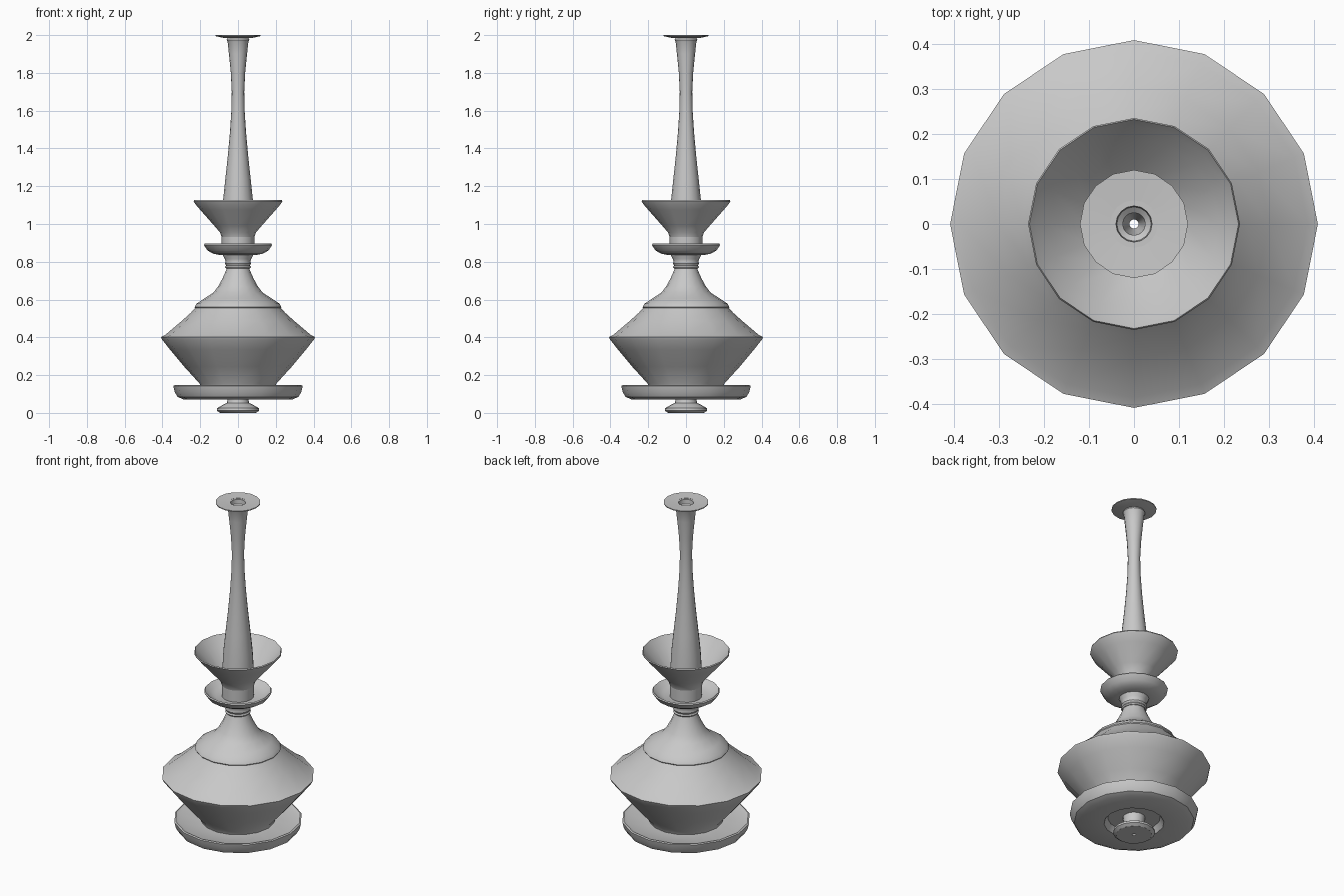
import bpy, bmesh, math

SIDES = 16
metal = bpy.data.materials.new("plain_grey")
metal.diffuse_color = (0.58, 0.58, 0.58, 1)


def lathe(name, profile, closed=True):
    """Revolve (radius, height) points around z."""
    bm = bmesh.new()
    rings = []
    for r, z in profile:
        rings.append([bm.verts.new((r * math.cos(2 * math.pi * i / SIDES),
                                    r * math.sin(2 * math.pi * i / SIDES), z))
                      for i in range(SIDES)])
    pairs = list(zip(rings, rings[1:]))
    if closed:
        pairs.append((rings[-1], rings[0]))
    for a, b in pairs:
        for i in range(SIDES):
            j = (i + 1) % SIDES
            bm.faces.new((a[i], a[j], b[j], b[i]))
    bmesh.ops.recalc_face_normals(bm, faces=bm.faces)
    mesh = bpy.data.meshes.new(name)
    bm.to_mesh(mesh)
    bm.free()
    mesh.materials.append(metal)
    ob = bpy.data.objects.new(name, mesh)
    bpy.context.collection.objects.link(ob)
    bpy.ops.object.select_all(action='DESELECT')
    ob.select_set(True)
    bpy.context.view_layer.objects.active = ob
    bpy.ops.object.shade_smooth_by_angle(angle=math.radians(32))
    return ob


# small foot with narrow neck
lathe("foot", [(0.01, 0), (0.095, 0), (0.112, 0.012), (0.11, 0.025), (0.085, 0.04),
               (0.06, 0.052), (0.055, 0.07), (0.06, 0.11), (0.01, 0.11)])

# wide base saucer, recessed underneath
lathe("base_saucer", [(0.01, 0.105), (0.14, 0.105), (0.16, 0.072), (0.29, 0.072),
                      (0.32, 0.085), (0.335, 0.11), (0.343, 0.143), (0.335, 0.147),
                      (0.315, 0.138), (0.19, 0.135), (0.01, 0.135)])

# main double-cone body
lathe("body", [(0.01, 0.13), (0.195, 0.13), (0.203, 0.155), (0.285, 0.245), (0.36, 0.335),
               (0.402, 0.388), (0.408, 0.402), (0.385, 0.413), (0.30, 0.485),
               (0.25, 0.53), (0.222, 0.56), (0.01, 0.56)])

# bell-shaped shoulder cap
lathe("shoulder_cap", [(0.01, 0.552), (0.225, 0.552), (0.23, 0.56), (0.22, 0.578),
                       (0.18, 0.605), (0.13, 0.637), (0.105, 0.67), (0.083, 0.71),
                       (0.063, 0.755), (0.058, 0.77), (0.01, 0.77)])

# collar rings below the small dish
lathe("collar", [(0.01, 0.765), (0.064, 0.765), (0.069, 0.772), (0.064, 0.78),
                 (0.069, 0.79), (0.066, 0.80), (0.07, 0.815), (0.082, 0.84), (0.01, 0.84)])

# small dish and the plain neck above it
lathe("small_dish", [(0.01, 0.835), (0.09, 0.835), (0.13, 0.842), (0.162, 0.86),
                     (0.181, 0.89), (0.176, 0.896), (0.15, 0.875), (0.12, 0.862),
                     (0.01, 0.86)])
lathe("neck", [(0.01, 0.85), (0.085, 0.85), (0.087, 0.935), (0.01, 0.935)])

# open bowl with a thin wall
lathe("bowl", [(0.01, 0.93), (0.087, 0.93), (0.095, 0.955), (0.125, 0.99), (0.20, 1.075),
               (0.226, 1.105), (0.235, 1.12), (0.232, 1.126), (0.218, 1.108),
               (0.19, 1.078), (0.115, 0.992), (0.08, 0.965), (0.01, 0.965)])

# long flared stem, bored through
lathe("stem", [(0.01, 0.96), (0.088, 0.96), (0.079, 1.125), (0.067, 1.24), (0.055, 1.35),
               (0.043, 1.48), (0.035, 1.6), (0.033, 1.7), (0.038, 1.8), (0.048, 1.9),
               (0.055, 1.965), (0.06, 1.975), (0.055, 1.985), (0.055, 1.995),
               (0.04, 1.995), (0.038, 1.97), (0.025, 1.96), (0.024, 1.90),
               (0.01, 1.85)])

# thin flange at the top
lathe("top_flange", [(0.053, 1.984), (0.075, 1.985), (0.12, 1.995), (0.12, 2.0),
                     (0.053, 1.996)])
